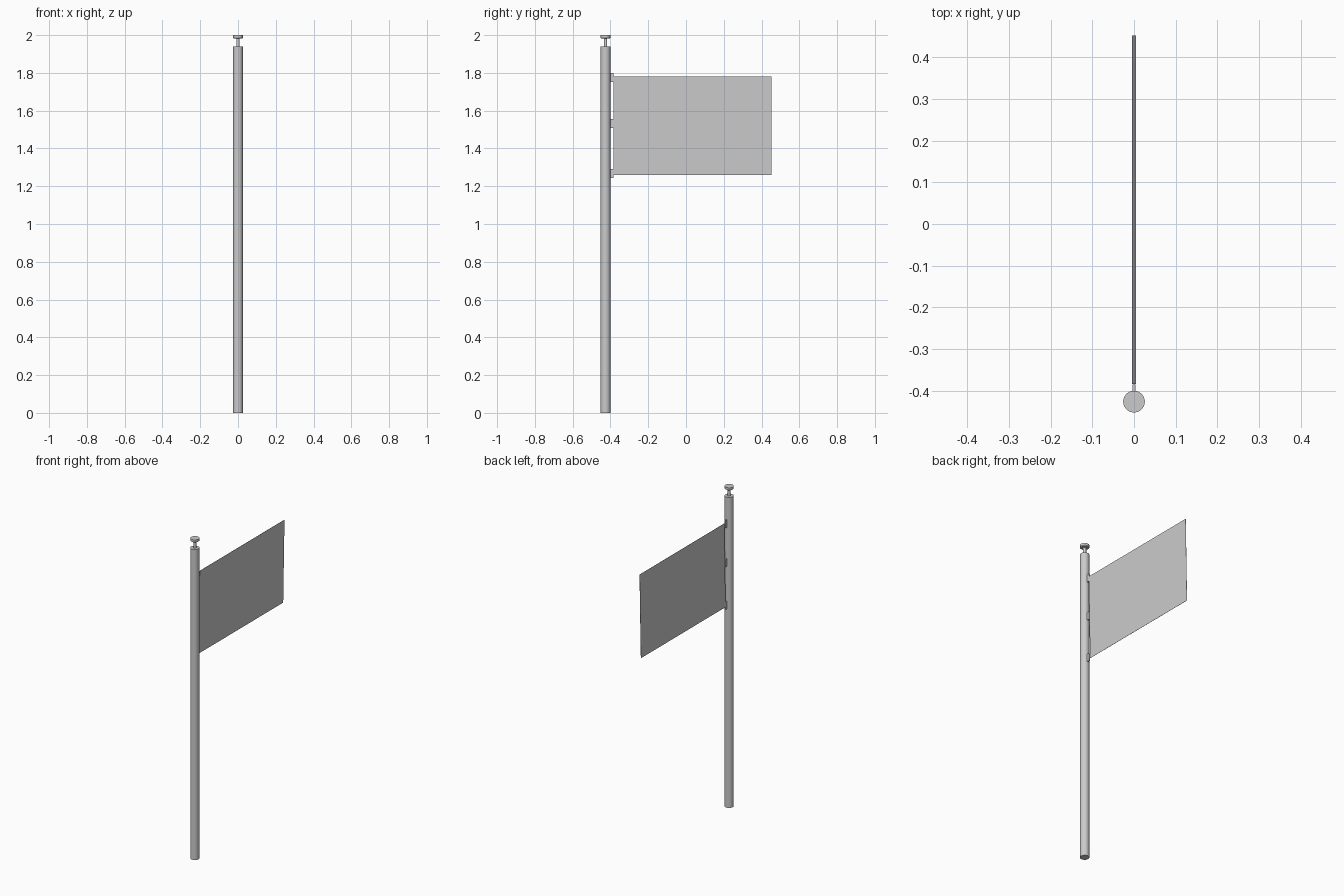
import bpy, bmesh, math
from mathutils import Matrix

cube = bpy.data.objects.get("Cube")
if cube:
    bpy.data.objects.remove(cube, do_unlink=True)

POLE_Y = -0.426
POLE_R = 0.026

grey = bpy.data.materials.new("plain grey")
grey.use_nodes = True
grey.diffuse_color = (0.6, 0.6, 0.6, 1)
grey.node_tree.nodes["Principled BSDF"].inputs["Base Color"].default_value = (0.6, 0.6, 0.6, 1)


def add_object(name, bm, smooth=False):
    bmesh.ops.recalc_face_normals(bm, faces=bm.faces[:])
    mesh = bpy.data.meshes.new(name)
    bm.to_mesh(mesh)
    bm.free()
    mesh.materials.append(grey)
    obj = bpy.data.objects.new(name, mesh)
    bpy.context.collection.objects.link(obj)
    if smooth:
        bpy.ops.object.select_all(action="DESELECT")
        obj.select_set(True)
        bpy.context.view_layer.objects.active = obj
        bpy.ops.object.shade_smooth_by_angle(angle=math.radians(30))
    return obj


def turned(name, profile, sides=32):
    """Closed round part from (radius, height) rings around the pole axis."""
    bm = bmesh.new()
    rings = [[bm.verts.new((r * math.cos(math.tau * i / sides),
                            POLE_Y + r * math.sin(math.tau * i / sides), z))
              for i in range(sides)] for r, z in profile]
    for low, high in zip(rings, rings[1:]):
        for i in range(sides):
            j = (i + 1) % sides
            bm.faces.new((low[i], low[j], high[j], high[i]))
    bm.faces.new(rings[0])
    bm.faces.new(rings[-1])
    return add_object(name, bm, smooth=True)


def box(name, size, centre, lean=0.0):
    """Box whose top leans toward +x by the given total offset."""
    bm = bmesh.new()
    bmesh.ops.create_cube(bm, size=1)
    for v in bm.verts:
        x, y, z = v.co
        v.co = (x * size[0] + z * lean, y * size[1], z * size[2])
    bmesh.ops.transform(bm, matrix=Matrix.Translation(centre), verts=bm.verts)
    return add_object(name, bm)


# Pole and finial
turned("pole", [(POLE_R, 0), (POLE_R, 1.94)])
turned("finial_neck", [(0.009, 1.935), (0.009, 1.988)])
turned("finial_cap", [(0.021, 1.982), (POLE_R, 1.986), (POLE_R, 2.0)])

# Flag sheet, leaning slightly
box("flag", (0.001, 0.836, 0.52), (0, 0.034, 1.52), lean=0.009)

# Tabs that hold the flag to the pole
for label, z in (("lower", 1.267), ("middle", 1.533), ("upper", 1.776)):
    box(label + "_flag_tab", (0.007, 0.024, 0.048), (0, -0.397, z))
